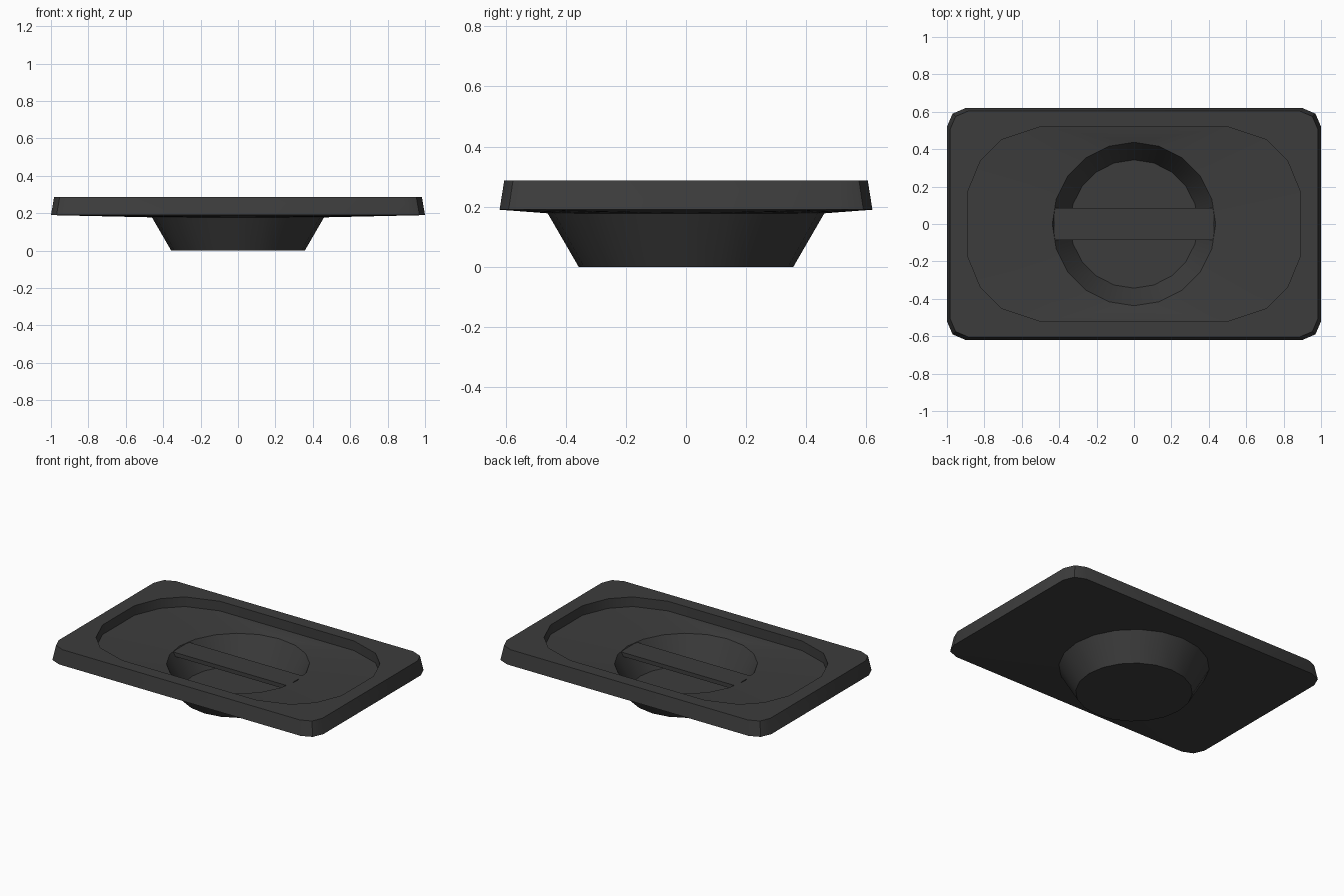
import bpy, bmesh, math

cube = bpy.data.objects.get("Cube")
if cube:
    bpy.data.objects.remove(cube, do_unlink=True)

charcoal = bpy.data.materials.new("charcoal_plastic")
charcoal.use_nodes = True
colour = (0.046, 0.046, 0.046, 1)
charcoal.diffuse_color = colour
bsdf = charcoal.node_tree.nodes["Principled BSDF"]
bsdf.inputs["Base Color"].default_value = colour
bsdf.inputs["Roughness"].default_value = 0.6


def mirrored(quarter):
    """Closed outline from the points of its +x +y quarter, counter-clockwise."""
    right = quarter
    left = [(-x, y) for x, y in reversed(quarter)]
    return right + left + [(-x, -y) for x, y in right] + [(x, -y) for x, y in reversed(right)]


def circle(radius, sides=20):
    steps = [2 * math.pi * i / sides for i in range(sides)]
    return [(radius * math.cos(a), radius * math.sin(a)) for a in steps]


def loop(bm, outline, z):
    verts = [bm.verts.new((x, y, z)) for x, y in outline]
    edges = [bm.edges.new((v, verts[i - 1])) for i, v in enumerate(verts)]
    return verts, edges


def wall(bm, a, b):
    """Quads between two loops with the same number of points."""
    for i in range(len(a[0])):
        bm.faces.new((a[0][i - 1], a[0][i], b[0][i], b[0][i - 1]))


def annulus(bm, a, b):
    """Surface between two loops with different outlines."""
    bmesh.ops.triangle_fill(bm, edges=a[1] + b[1], use_beauty=True, normal=(0, 0, 1))


def finish(bm, name):
    bmesh.ops.recalc_face_normals(bm, faces=bm.faces[:])
    mesh = bpy.data.meshes.new(name)
    bm.to_mesh(mesh)
    bm.free()
    mesh.materials.append(charcoal)
    obj = bpy.data.objects.new(name, mesh)
    bpy.context.collection.objects.link(obj)
    bpy.ops.object.select_all(action="DESELECT")
    obj.select_set(True)
    bpy.context.view_layer.objects.active = obj
    bpy.ops.object.shade_smooth_by_angle(angle=math.radians(30))
    return obj


# Plate with a shallow recess and a hollow tapered cup below it
plate_edge = mirrored([(1.0, 0.52), (0.97, 0.59), (0.9, 0.62)])
plate_top = [(x * 0.983, y * 0.975) for x, y in plate_edge]
recess = mirrored([(0.89, 0.17), (0.82, 0.34), (0.71, 0.45), (0.5, 0.52)])

bm = bmesh.new()
edge_low = loop(bm, plate_edge, 0.19)
edge_high = loop(bm, plate_top, 0.287)
recess_high = loop(bm, recess, 0.287)
recess_low = loop(bm, recess, 0.222)
cup_rim = loop(bm, circle(0.437), 0.2)
cup_floor = loop(bm, circle(0.343), 0.022)
cup_neck = loop(bm, circle(0.46), 0.178)
cup_base = loop(bm, circle(0.357), 0)

wall(bm, edge_low, edge_high)
annulus(bm, edge_high, recess_high)
wall(bm, recess_high, recess_low)
annulus(bm, recess_low, cup_rim)
wall(bm, cup_rim, cup_floor)
bm.faces.new(cup_floor[0])
annulus(bm, edge_low, cup_neck)
wall(bm, cup_neck, cup_base)
bm.faces.new(cup_base[0])
finish(bm, "recessed_plate")

# Thin grip bar across the mouth of the cup
bm = bmesh.new()
bar_low = loop(bm, mirrored([(0.415, 0.085)]), 0.17)
bar_high = loop(bm, mirrored([(0.427, 0.085)]), 0.197)
wall(bm, bar_low, bar_high)
bm.faces.new(bar_low[0])
bm.faces.new(bar_high[0])
finish(bm, "grip_bar")
